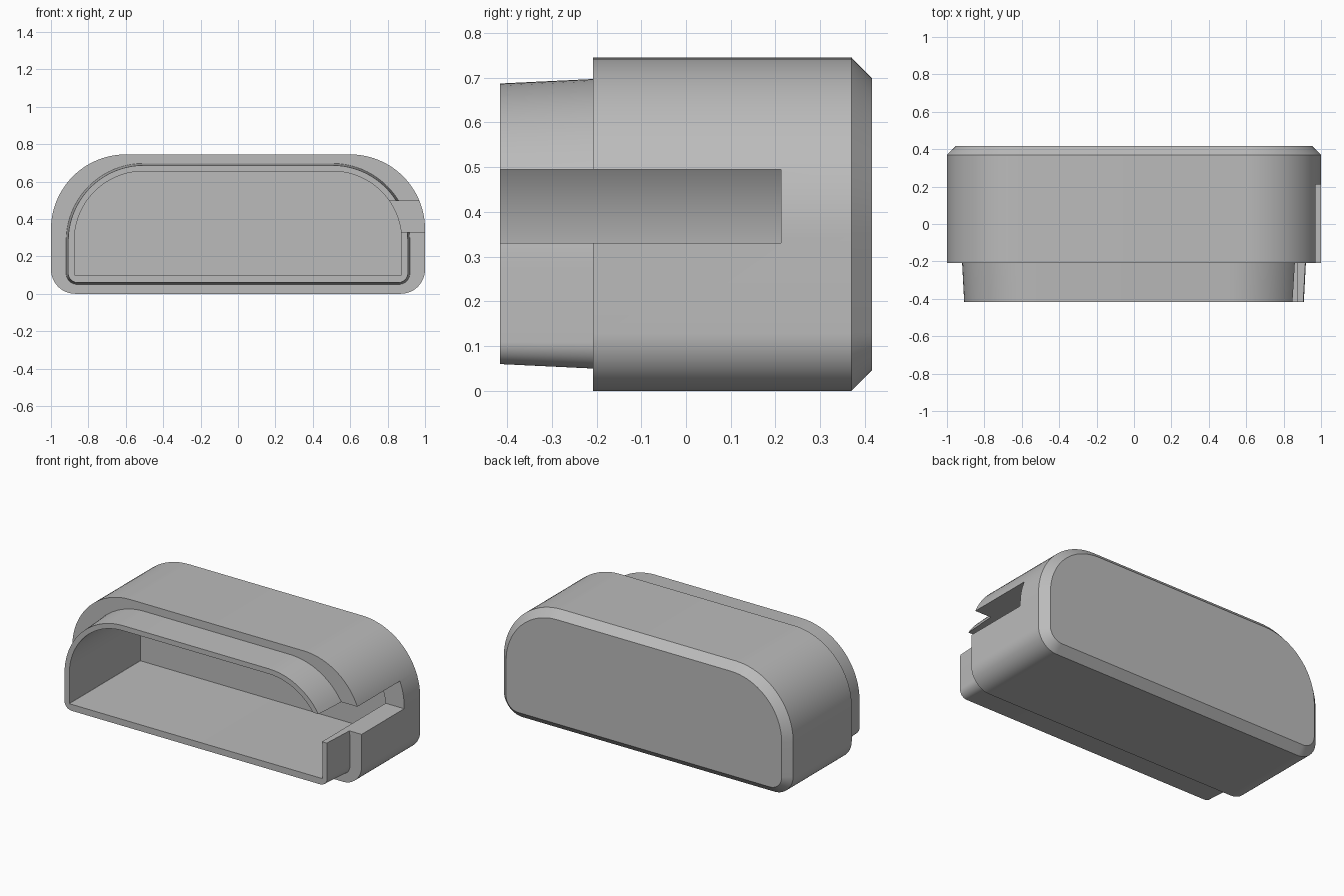
import bpy, bmesh, math

cube = bpy.data.objects.get("Cube")
if cube:
    bpy.data.objects.remove(cube, do_unlink=True)

grey = bpy.data.materials.new("plain_grey")
grey.use_nodes = True
grey.diffuse_color = (0.5, 0.5, 0.5, 1)
grey.node_tree.nodes["Principled BSDF"].inputs["Base Color"].default_value = (0.5, 0.5, 0.5, 1)

SEG = 20  # steps per rounded corner


def ring(bm, y, half, low, high, r_top, r_low):
    """D-shaped outline with large upper and small lower corner radii."""
    corners = [(1, high, r_top, 0), (-1, high, r_top, 90),
               (-1, low, r_low, 180), (1, low, r_low, 270)]
    verts = []
    for side, z, r, start in corners:
        cx = side * (half - r)
        cz = z - r if z == high else z + r
        for i in range(SEG + 1):
            a = math.radians(start + 90 * i / SEG)
            verts.append(bm.verts.new((cx + r * math.cos(a), y, cz + r * math.sin(a))))
    return verts


# Housing: body, chamfered back, tapered plug and hollow as one lofted skin
bm = bmesh.new()
rings = [ring(bm, *section) for section in (
    (0.416, 0.953, 0.047, 0.698, 0.353, 0.083),   # back face
    (0.37, 1.0, 0.0, 0.745, 0.4, 0.13),           # chamfer start
    (-0.208, 1.0, 0.0, 0.745, 0.4, 0.13),         # body front
    (-0.208, 0.919, 0.05, 0.697, 0.415, 0.06),    # plug root
    (-0.416, 0.908, 0.06, 0.687, 0.405, 0.05),    # plug rim
    (-0.416, 0.875, 0.1, 0.655, 0.37, 0.003),     # hollow mouth
    (0.286, 0.875, 0.1, 0.655, 0.37, 0.003),      # hollow floor
)]
for a, b in zip(rings, rings[1:]):
    for i in range(len(a)):
        j = (i + 1) % len(a)
        bm.faces.new((a[i], a[j], b[j], b[i]))
bm.faces.new(rings[0])
bm.faces.new(rings[-1])
bmesh.ops.recalc_face_normals(bm, faces=bm.faces[:])
mesh = bpy.data.meshes.new("housing")
bm.to_mesh(mesh)
bm.free()
housing = bpy.data.objects.new("housing", mesh)
bpy.context.collection.objects.link(housing)
mesh.materials.append(grey)

# Side slot, open at the front and cut through into the hollow
bpy.ops.mesh.primitive_cube_add(size=1, location=(0.9, -0.394, 0.4125))
cutter = bpy.context.object
cutter.name = "slot_cutter"
cutter.scale = (0.6, 1.212, 0.165)
cutter.hide_render = True
cutter.data.materials.append(grey)

bpy.ops.object.select_all(action="DESELECT")
housing.select_set(True)
bpy.context.view_layer.objects.active = housing
cut = housing.modifiers.new("side_slot", "BOOLEAN")
cut.operation = "DIFFERENCE"
cut.solver = "EXACT"
cut.object = cutter
bpy.ops.object.modifier_apply(modifier=cut.name)
bpy.data.objects.remove(cutter, do_unlink=True)

bpy.ops.object.shade_smooth_by_angle(angle=math.radians(30))
